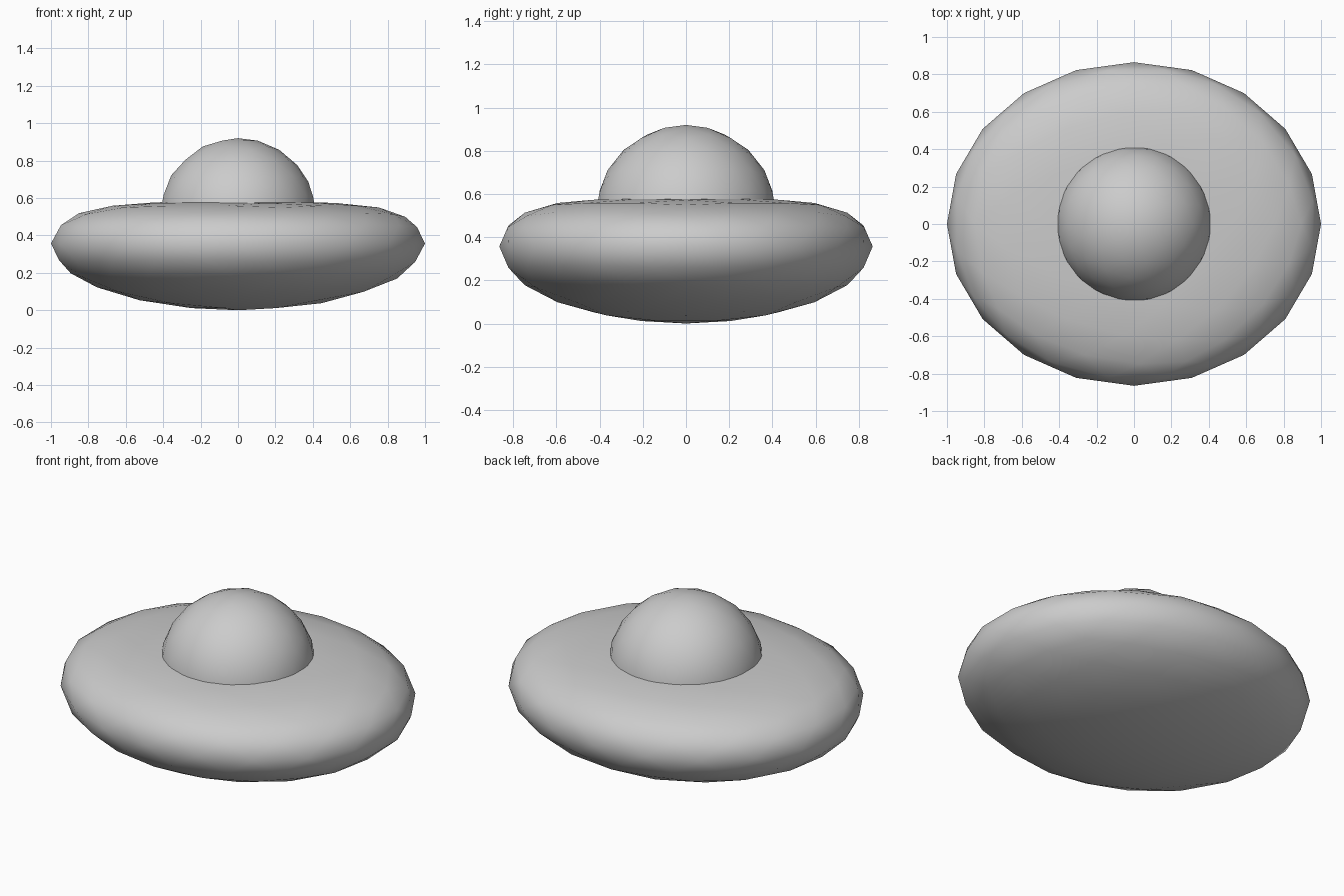
import bpy

if "Cube" in bpy.data.objects:
    bpy.data.objects.remove(bpy.data.objects["Cube"])

# Height of the upper hull (fraction of sphere height -> rise above the rim)
TOP = [(0, 0), (0.3, 0.105), (0.51, 0.158), (0.64, 0.19), (0.8, 0.212), (1, 0.228)]
RIM_Z = 0.357


def upper(t):
    for (a, fa), (b, fb) in zip(TOP, TOP[1:]):
        if t <= b:
            return fa + (fb - fa) * (t - a) / (b - a)
    return TOP[-1][1]


def ball(name):
    bpy.ops.mesh.primitive_ico_sphere_add(subdivisions=3, radius=1)
    ob = bpy.context.object
    ob.name = name
    bpy.ops.object.shade_smooth()
    return ob


# Saucer hull: deep round belly, flattened top
hull = ball("saucer_hull")
for v in hull.data.vertices:
    v.co.y *= 0.865
    z = v.co.z
    v.co.z = RIM_Z + (upper(z) if z > 0 else z * RIM_Z)

# Cockpit dome sunk into the hull
dome = ball("cockpit_dome")
for v in dome.data.vertices:
    v.co = v.co * 0.42
    v.co.z += 0.5
